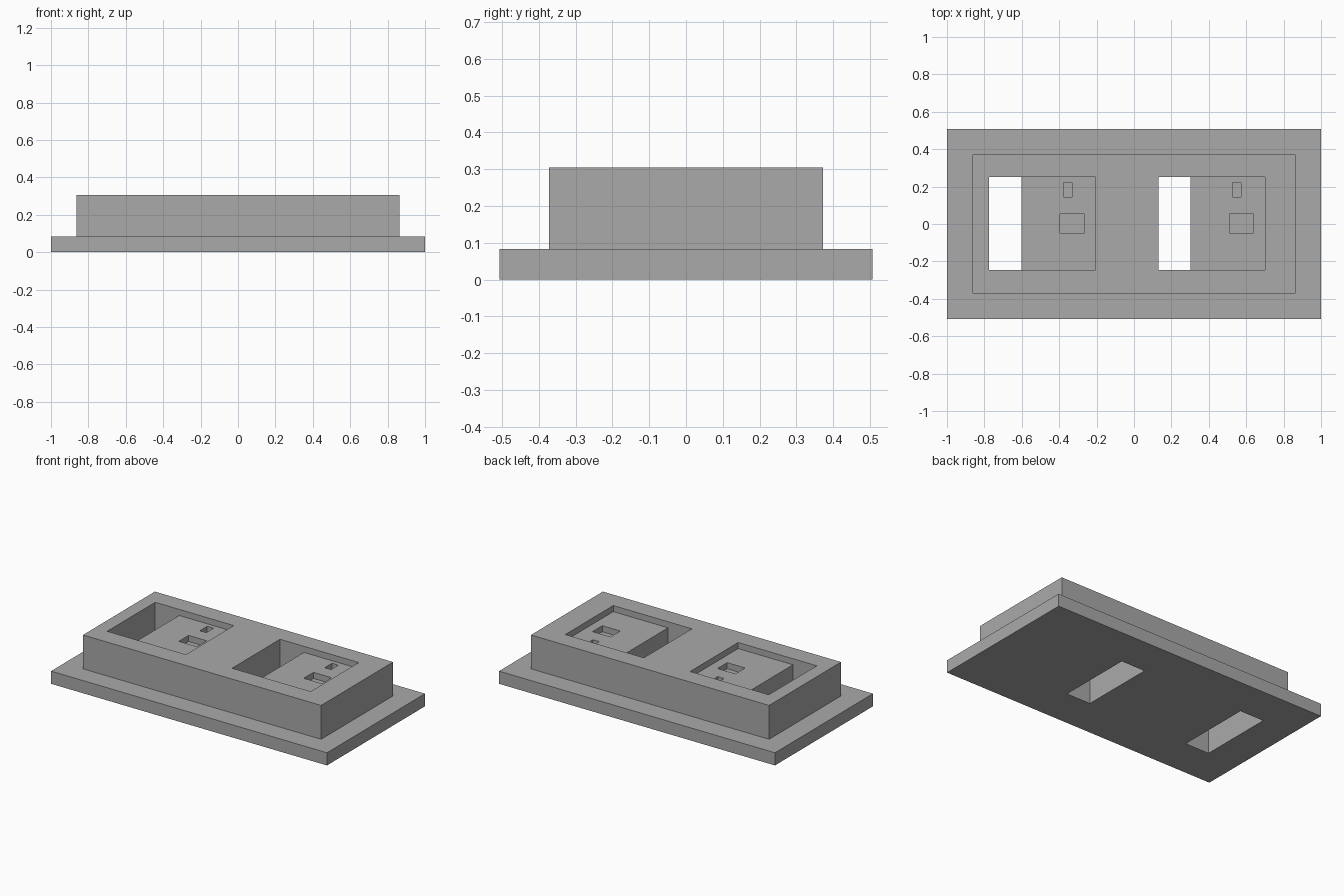
import bpy

if "Cube" in bpy.data.objects:
    bpy.data.objects.remove(bpy.data.objects["Cube"], do_unlink=True)

BASE_TOP, TOP = 0.083, 0.305
RECESS_FLOOR = TOP - 0.04
POCKET_FLOOR = RECESS_FLOOR - 0.04

grey = bpy.data.materials.new("plain_grey")
grey.use_nodes = True
colour = (0.4, 0.4, 0.4, 1)
grey.diffuse_color = colour
grey.node_tree.nodes["Principled BSDF"].inputs["Base Color"].default_value = colour


def box(name, x, y, z):
    """Box spanning the given (low, high) ranges."""
    spans = (x, y, z)
    bpy.ops.mesh.primitive_cube_add(size=1, location=[(a + b) / 2 for a, b in spans])
    obj = bpy.context.object
    obj.name = name
    obj.scale = [b - a for a, b in spans]
    bpy.ops.object.transform_apply(location=True, rotation=False, scale=True)
    obj.data.materials.append(grey)
    return obj


def combine(target, tool, operation):
    """Apply a boolean and discard the tool."""
    tool.hide_render = True
    mod = target.modifiers.new(tool.name, "BOOLEAN")
    mod.operation, mod.solver, mod.object = operation, "EXACT", tool
    bpy.context.view_layer.objects.active = target
    bpy.ops.object.modifier_apply(modifier=mod.name)
    bpy.data.objects.remove(tool, do_unlink=True)


# Flanged base with raised block
housing = box("socket_housing", (-1, 1), (-0.507, 0.507), (0, BASE_TOP))
block = box("raised_block", (-0.863, 0.863), (-0.372, 0.372), (BASE_TOP / 2, TOP))
combine(housing, block, "UNION")

# Two identical bays: shallow recess, through slot and two pockets
for left in (-0.775, 0.13):
    bay_y = (-0.247, 0.25)
    cuts = [
        ("recess", (0, 0.57), bay_y, (RECESS_FLOOR, TOP + 0.1)),
        ("through_slot", (0, 0.173), bay_y, (-0.1, RECESS_FLOOR + 0.02)),
        ("wide_pocket", (0.38, 0.51), (-0.048, 0.053), (POCKET_FLOOR, TOP)),
        ("small_pocket", (0.397, 0.443), (0.145, 0.221), (POCKET_FLOOR, TOP)),
    ]
    for name, x, y, z in cuts:
        cutter = box(name, [left + v for v in x], y, z)
        combine(housing, cutter, "DIFFERENCE")
